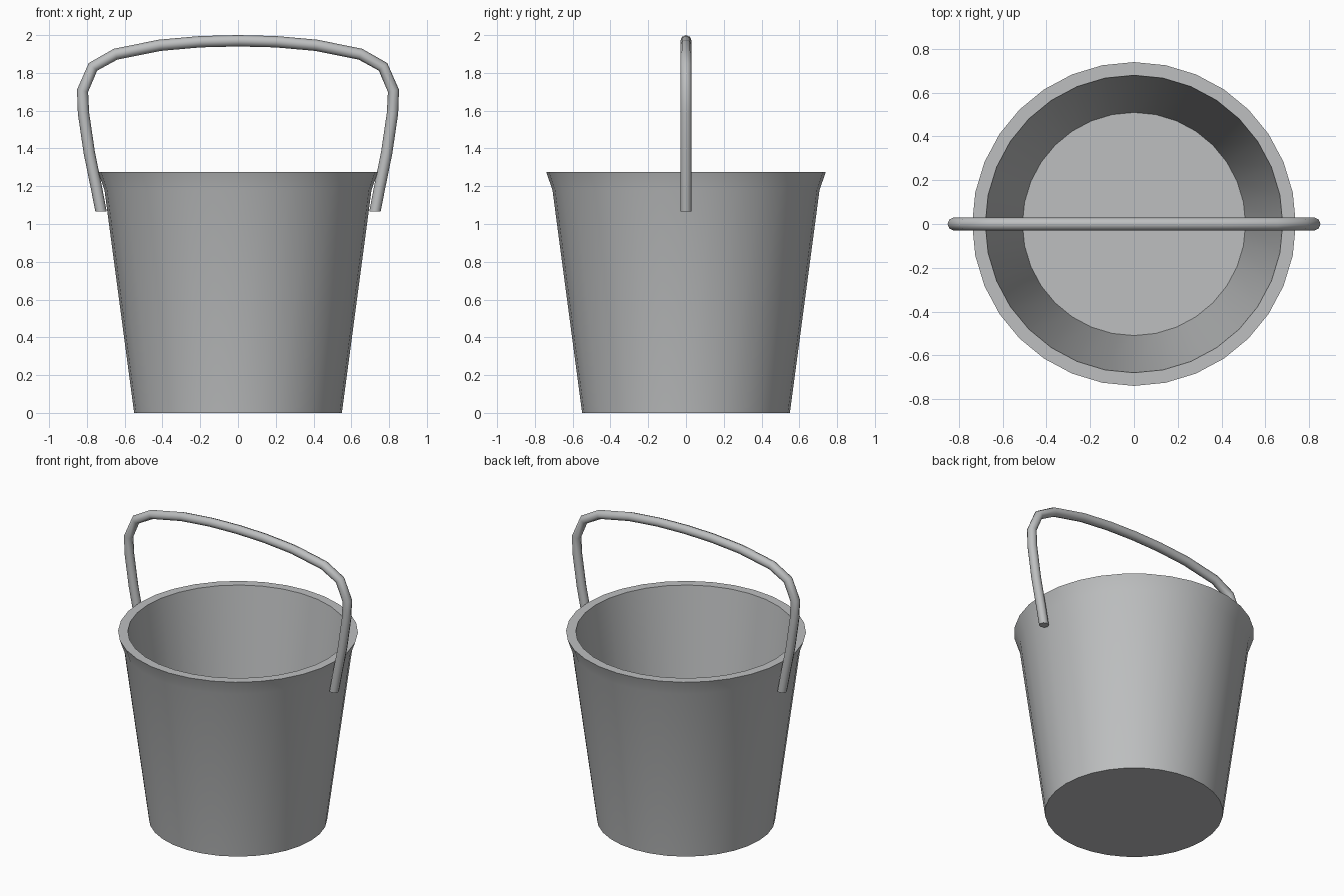
import bpy, bmesh
from math import sin, cos, tau, radians

cube = bpy.data.objects.get("Cube")
if cube:
    bpy.data.objects.remove(cube, do_unlink=True)

# Galvanised metal
metal = bpy.data.materials.new("grey metal")
metal.use_nodes = True
colour = (0.51, 0.52, 0.525, 1)
metal.diffuse_color = colour
metal.node_tree.nodes["Principled BSDF"].inputs["Base Color"].default_value = colour


def smooth(obj, angle):
    bpy.ops.object.select_all(action="DESELECT")
    obj.select_set(True)
    bpy.context.view_layer.objects.active = obj
    bpy.ops.object.shade_smooth_by_angle(angle=radians(angle))


def lathe(name, profile, sides):
    """Turn a (radius, height) profile about z and close both ends."""
    bm = bmesh.new()
    rings = [[bm.verts.new((r * cos(tau * i / sides), r * sin(tau * i / sides), z))
              for i in range(sides)] for r, z in profile]
    for low, high in zip(rings, rings[1:]):
        for i in range(sides):
            j = (i + 1) % sides
            bm.faces.new((low[i], low[j], high[j], high[i]))
    bm.faces.new(rings[0][::-1])
    bm.faces.new(rings[-1])
    return finish(name, bm)


def tube(name, path, radius, sides):
    """Sweep a round section along a path in the xz plane with mitred joints."""
    bm = bmesh.new()
    rings = []
    for k, (x, z) in enumerate(path):
        ax, az = path[max(k - 1, 0)]
        bx, bz = path[min(k + 1, len(path) - 1)]
        dx, dz = bx - ax, bz - az
        if k in (0, len(path) - 1):
            dx = 0  # level cut at both ends
        length = (dx * dx + dz * dz) ** 0.5
        nx, nz = -dz / length, dx / length
        rings.append([bm.verts.new((x + nx * radius * cos(tau * i / sides),
                                    radius * sin(tau * i / sides),
                                    z + nz * radius * cos(tau * i / sides)))
                      for i in range(sides)])
    for low, high in zip(rings, rings[1:]):
        for i in range(sides):
            j = (i + 1) % sides
            bm.faces.new((low[i], low[j], high[j], high[i]))
    bm.faces.new(rings[0][::-1])
    bm.faces.new(rings[-1])
    return finish(name, bm)


def finish(name, bm):
    bmesh.ops.recalc_face_normals(bm, faces=bm.faces)
    mesh = bpy.data.meshes.new(name)
    bm.to_mesh(mesh)
    bm.free()
    mesh.materials.append(metal)
    obj = bpy.data.objects.new(name, mesh)
    bpy.context.collection.objects.link(obj)
    return obj


# Bucket: tapered wall, flared lip, flat rim, inner wall and floor
bucket = lathe("bucket", [(0.55, 0), (0.707, 1.18), (0.74, 1.275),
                          (0.68, 1.275), (0.51, 0.04)], 32)
smooth(bucket, 30)

# Handle: one half of the bail, mirrored to the other side
half = [(0.725, 1.065), (0.75, 1.195), (0.787, 1.376), (0.818, 1.587),
        (0.823, 1.705), (0.768, 1.832), (0.648, 1.899), (0.415, 1.946),
        (0.2, 1.965)]
path = half + [(0, 1.97)] + [(-x, z) for x, z in reversed(half)]
handle = tube("handle", path, 0.03, 8)
smooth(handle, 50)
